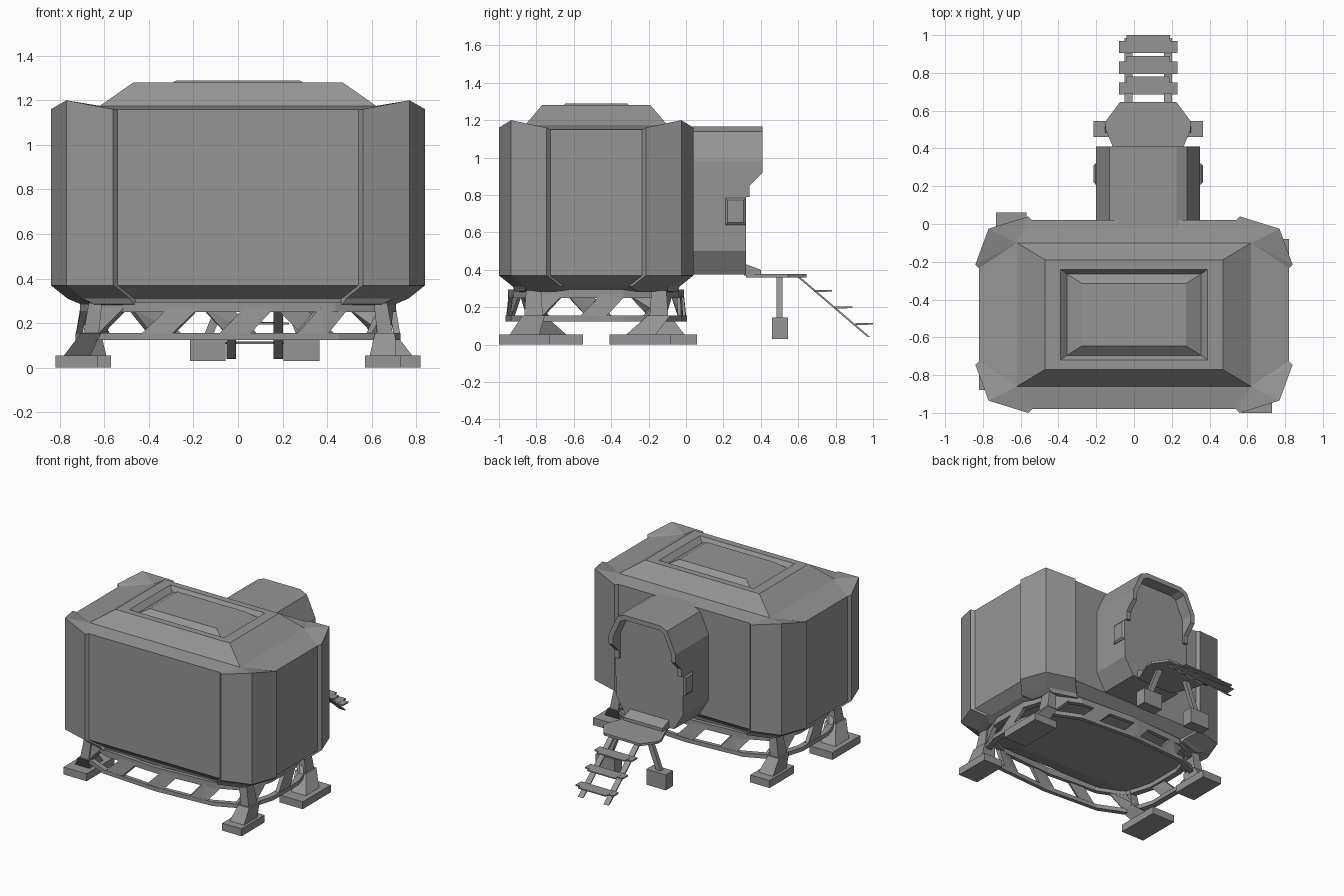
import bpy, bmesh
from mathutils import Vector

if "Cube" in bpy.data.objects:
    bpy.data.objects.remove(bpy.data.objects["Cube"])

CY = -0.48   # centre of the cabin in y
PX = 0.075   # centre line of the porch in x
grey = bpy.data.materials.new("dark_grey")
grey.diffuse_color = (0.3, 0.3, 0.3, 1)
grey.use_nodes = True
grey.node_tree.nodes["Principled BSDF"].inputs["Base Color"].default_value = grey.diffuse_color


def finish(bm, name):
    bmesh.ops.remove_doubles(bm, verts=bm.verts, dist=1e-4)
    bmesh.ops.recalc_face_normals(bm, faces=bm.faces)
    me = bpy.data.meshes.new(name)
    bm.to_mesh(me)
    bm.free()
    me.materials.append(grey)
    ob = bpy.data.objects.new(name, me)
    bpy.context.collection.objects.link(ob)
    return ob


def loft(name, rings, caps=True, wrap=False):
    bm = bmesh.new()
    vs = [[bm.verts.new(p) for p in r] for r in rings]
    n = len(vs[0])
    pairs = list(zip(vs, vs[1:])) + ([(vs[-1], vs[0])] if wrap else [])
    for a, b in pairs:
        for i in range(n):
            j = (i + 1) % n
            bm.faces.new((a[i], a[j], b[j], b[i]))
    if caps:
        bm.faces.new(vs[0])
        bm.faces.new(vs[-1])
    return finish(bm, name)


def hull(name, pts):
    bm = bmesh.new()
    for p in pts:
        bm.verts.new(p)
    bmesh.ops.convex_hull(bm, input=bm.verts)
    bmesh.ops.dissolve_limit(bm, angle_limit=0.01, verts=bm.verts, edges=bm.edges)
    return finish(bm, name)


def rect(x0, x1, y0, y1, z):
    return [(x0, y0, z), (x1, y0, z), (x1, y1, z), (x0, y1, z)]


def box(name, x0, x1, y0, y1, z0, z1):
    return hull(name, rect(x0, x1, y0, y1, z0) + rect(x0, x1, y0, y1, z1))


def around(q):
    """Mirror quadrant points (x, y, z) into a closed ring about the cabin centre."""
    out = [(x, y, z) for x, y, z in q]
    out += [(-x, y, z) for x, y, z in q[::-1]]
    out += [(-x, -y, z) for x, y, z in q]
    out += [(x, -y, z) for x, y, z in q[::-1]]
    return [(x, y + CY, z) for x, y, z in out]


# Cabin shell: chamfered corners stand proud of the wall panels
plan = [(0.82, 0.245), (0.84, 0.265), (0.77, 0.455), (0.56, 0.52), (0.54, 0.50)]
tops = [1.15, 1.16, 1.20, 1.16, 1.16]


def ring(inset, z):
    return around([(x - inset, y - inset, z) for x, y in plan])


def square(x, y, z):
    return around([(x, y, z)] * 5)


loft("cabin", [
    around([(x * 0.5, y * 0.6, 0.257) for x, y in plan]),
    around([(x * 0.84, y * 0.84, 0.285) for x, y in plan]),
    ring(0.075, 0.31), ring(0, 0.37),
    around([(x, y, z) for (x, y), z in zip(plan, tops)]),
    square(0.62, 0.38, 1.175), square(0.47, 0.29, 1.28),
    square(0.39, 0.24, 1.28), square(0.355, 0.215, 1.245),
    square(0.275, 0.165, 1.29)])

# Support frame: two rings joined by leaning braces
frame = [(0.73, 0.15), (0.665, 0.36), (0.45, 0.455), (0.0, 0.485)]


def frame_ring(s, z):
    return around([(x * s, y * s, z) for x, y in frame])


for name, s, z0, z1 in [("lower_ring", 1.0, 0.125, 0.155), ("upper_ring", 0.97, 0.25, 0.295)]:
    loft(name, [frame_ring(s, z0), frame_ring(s, z1),
                frame_ring(s - 0.06, z1), frame_ring(s - 0.06, z0)], caps=False, wrap=True)


def on_frame(t, s, z):
    pts = [Vector(p) for p in frame_ring(s, z)]
    pts = [p for i, p in enumerate(pts) if (p - pts[i - 1]).length > 1e-4]
    lens = [(pts[(i + 1) % len(pts)] - p).length for i, p in enumerate(pts)]
    d = (t % 1) * sum(lens)
    for i, l in enumerate(lens):
        if d <= l:
            return pts[i].lerp(pts[(i + 1) % len(pts)], d / l)
        d -= l
    return pts[0]


for k in range(12):
    t = (k + 0.3) / 12
    hull("frame_brace", [on_frame(t + dt + lean, s - ds, z)
                         for lean, s, z in [(0, 1.0, 0.14), (0.03, 0.97, 0.27)]
                         for dt in (0, 0.033) for ds in (0, 0.04)])

# Feet and tapered legs, repeated by a half turn about the cabin centre
for sg in (1, -1):
    for x0, x1, y0, y1 in [(0.57, 0.73, -0.52, -0.25), (0.63, 0.82, 0.07, 0.40)]:
        xs = sorted((sg * x0, sg * x1))
        ys = sorted((CY + sg * y0, CY + sg * y1))
        # the outer pair of feet reaches a little further back
        if sg == -1 and y0 < 0:
            ys[1] += 0.02
        box("foot", *xs, *ys, 0.0, 0.055)
        mx, my = sum(xs) / 2, sum(ys) / 2
        sx = 1 if mx > 0 else -1
        sy = 1 if my > CY else -1
        tx, ty = sx * 0.66, CY + sy * 0.335
        hull("leg", rect(mx - 0.06, mx + 0.06, my - 0.08, my + 0.08, 0.05)
             + rect(tx - 0.045, tx + 0.045, ty - 0.06, ty + 0.06, 0.155))
        # corner strut between the rings
        hull("corner_strut", rect(tx - 0.035, tx + 0.035, ty - 0.05, ty + 0.05, 0.15)
             + rect(tx - 0.03 - sx * 0.02, tx + 0.03 - sx * 0.02, ty - 0.04, ty + 0.04, 0.29))

# Entrance porch
half = [(0.20, 0.375), (0.275, 0.50), (0.275, 0.985), (0.205, 1.14), (0.15, 1.165)]
section = [(PX + x, z) for x, z in half] + [(PX - x, z) for x, z in half[::-1]]
loft("porch", [[(x, y, z) for x, z in section] for y in (-0.15, 0.32)])

# Hood around the door: (outer half width, outer z, inner half width, inner z, front y)
arch = [(0.275, 0.79, 0.24, 0.79, 0.34), (0.275, 0.85, 0.24, 0.85, 0.34),
        (0.275, 0.92, 0.24, 0.92, 0.41), (0.275, 0.985, 0.24, 0.975, 0.41),
        (0.205, 1.14, 0.18, 1.11, 0.41), (0.15, 1.165, 0.14, 1.13, 0.41)]
stations = []
for sx, row in [(1, arch), (-1, arch[::-1])]:
    for xo, zo, xi, zi, y in row:
        stations.append([(PX + sx * xo, 0.31, zo), (PX + sx * xo, y, zo),
                         (PX + sx * xi, y, zi), (PX + sx * xi, 0.31, zi)])
loft("door_hood", stations)

# Door sill and side boxes
hull("door_sill", rect(PX - 0.16, PX + 0.16, 0.31, 0.40, 0.37)
     + rect(PX - 0.16, PX + 0.16, 0.31, 0.40, 0.40) + rect(PX - 0.16, PX + 0.16, 0.31, 0.32, 0.43))
for s in (1, -1):
    hull("side_box", [(PX + s * dx, y, z) for dx, e in [(0.26, 0), (0.28, 0), (0.29, 0.012)]
                      for y in (0.21 + e, 0.32 - e) for z in (0.64 + e, 0.785 - e)])

# Landing platform with two posts
deck = [(0.15, 0.32), (0.15, 0.42), (0.225, 0.50), (0.225, 0.545), (0.15, 0.645)]
hull("landing", [(PX + s * x, y, z) for s in (1, -1) for x, y in deck for z in (0.36, 0.377)])
for s in (1, -1):
    a, b = PX + s * 0.21, PX + s * 0.12
    box("post_foot", a - 0.08, a + 0.08, 0.46, 0.545, 0.03, 0.145)
    hull("post", rect(a - 0.02, a + 0.02, 0.485, 0.515, 0.14)
         + rect(b - 0.02, b + 0.02, 0.485, 0.515, 0.365))
    # Stair rails
    r = PX + s * 0.105
    hull("stair_rail", [(x, y, z) for x in (r - 0.021, r + 0.021)
                        for y, z in [(0.595, 0.362), (0.61, 0.362), (0.965, 0.045), (0.985, 0.04)]])

# Stair treads with wider tabs
for i in range(3):
    y, z = 0.685 + 0.11 * i, 0.285 - 0.088 * i
    box("tread", PX - 0.115, PX + 0.115, y + 0.02, y + 0.095, z, z + 0.008)
    box("tread_wide", PX - 0.155, PX + 0.155, y, y + 0.065, z - 0.003, z + 0.007)
